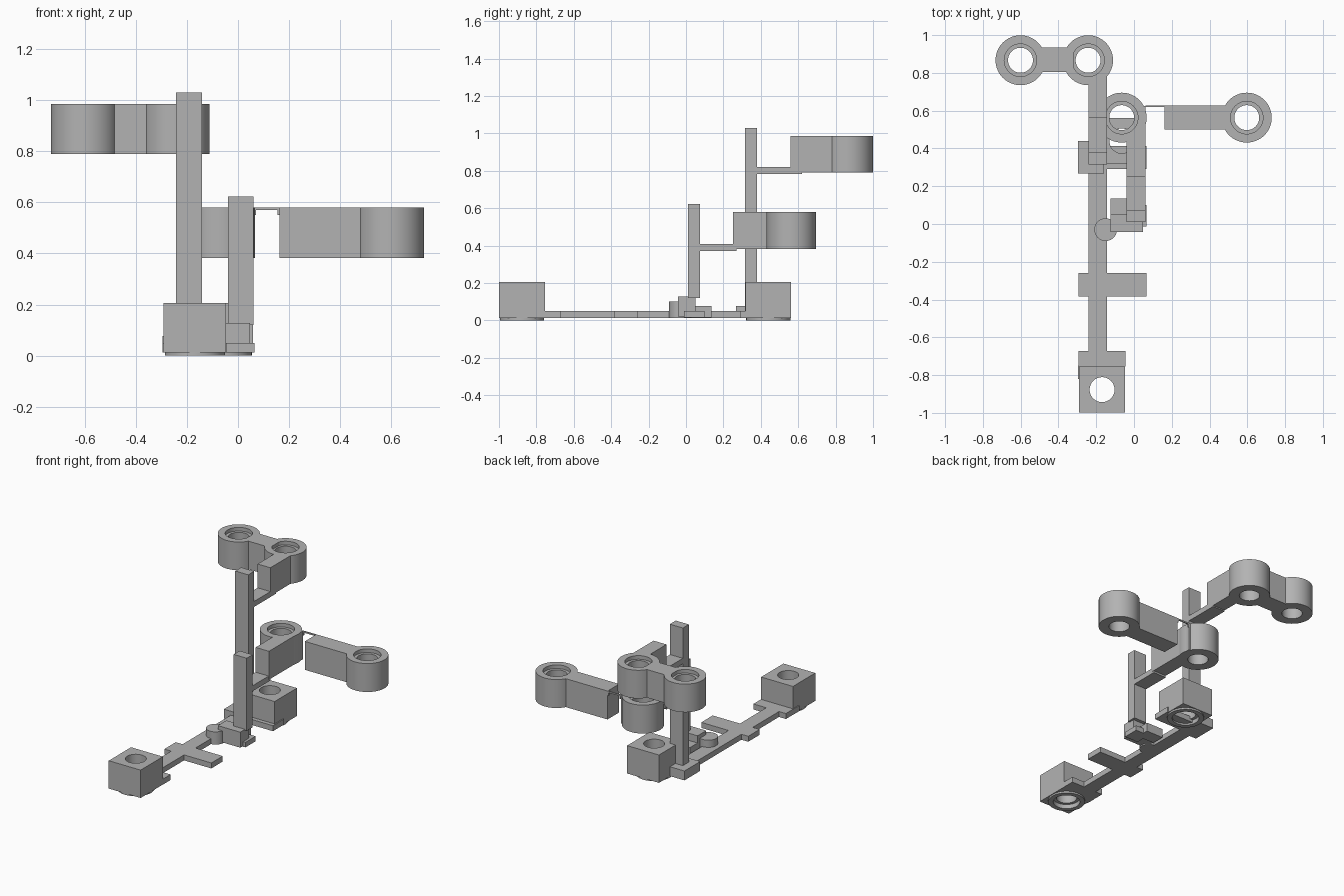
import bpy
import math

if "Cube" in bpy.data.objects:
    bpy.data.objects.remove(bpy.data.objects["Cube"])

grey = bpy.data.materials.new("plain grey")
grey.diffuse_color = (0.45, 0.45, 0.45, 1)
grey.use_nodes = True
grey.node_tree.nodes["Principled BSDF"].inputs["Base Color"].default_value = grey.diffuse_color


def finish(ob, name):
    ob.name = name
    ob.data.materials.clear()
    ob.data.materials.append(grey)
    return ob


def box(name, x, y, z):
    """Box from (min, max) pairs."""
    bpy.ops.mesh.primitive_cube_add(size=1, location=[sum(p) / 2 for p in (x, y, z)])
    ob = bpy.context.object
    ob.scale = [p[1] - p[0] for p in (x, y, z)]
    bpy.ops.object.transform_apply(location=False, rotation=False, scale=True)
    return finish(ob, name)


def cyl(name, c, r, z):
    bpy.ops.mesh.primitive_cylinder_add(vertices=64, radius=r, depth=z[1] - z[0],
                                        location=(c[0], c[1], (z[0] + z[1]) / 2))
    bpy.ops.object.shade_smooth_by_angle(angle=math.radians(30))
    return finish(bpy.context.object, name)


def bore(ob, c, r, z):
    """Cut a round hole and drop the cutter."""
    cutter = cyl("cutter", c, r, z)
    mod = ob.modifiers.new("bore", 'BOOLEAN')
    mod.operation, mod.solver, mod.object = 'DIFFERENCE', 'EXACT', cutter
    bpy.ops.object.select_all(action='DESELECT')
    bpy.context.view_layer.objects.active = ob
    ob.select_set(True)
    bpy.ops.object.modifier_apply(modifier=mod.name)
    bpy.data.objects.remove(cutter)
    bpy.ops.object.shade_smooth_by_angle(angle=math.radians(30))


HOLE, RECESS = 0.066, 0.086


def ring(name, c, z, also=()):
    """Holder ring with a stepped hole; the hole also clears adjoining parts."""
    for ob in [cyl(name, c, 0.132, z), *also]:
        bore(ob, c, HOLE, (z[0] - 0.1, z[1] + 0.1))
        bore(ob, c, RECESS, (z[1] - 0.025, z[1] + 0.1))


def foot(name, c):
    """Square foot block on a round pad, recessed from below."""
    block = box(name + "_block", (c[0] - 0.122, c[0] + 0.122),
                (c[1] - 0.122, c[1] + 0.122), (0.012, 0.205))
    pad = cyl(name + "_pad", c, 0.118, (0, 0.03))
    for ob in (block, pad):
        bore(ob, c, HOLE, (-0.1, 0.3))
        bore(ob, c, RECESS, (-0.1, 0.03))


# Base rail with cross bars
LOW = (0.012, 0.05)
box("base_rail", (-0.242, -0.144), (-0.76, 0.40), LOW)
box("front_cross_bar", (-0.295, 0.065), (-0.385, -0.26), LOW)
box("back_cross_bar", (-0.2, 0.065), (0.29, 0.413), LOW)
box("front_plate", (-0.295, -0.046), (-0.755, -0.672), LOW)
box("front_plate_tab", (-0.296, -0.285), (-0.82, -0.75), LOW)
box("post_base", (-0.296, -0.16), (0.267, 0.44), (0.012, 0.077))

# Feet
foot("front_foot", (-0.169, -0.877))
foot("back_foot", (-0.064, 0.44))

# Middle joint between rail and short post
cyl("joint_disc", (-0.15, -0.03), 0.06, (0.012, 0.1))
box("joint_block", (-0.125, 0.047), (-0.042, 0.052), (0.02, 0.127))
box("joint_step", (-0.125, 0.005), (0.045, 0.136), (0.015, 0.077))
box("joint_lug", (-0.04, 0.065), (-0.012, 0.1), (0.015, 0.05))

# Tall post, arm and twin rings
box("tall_post", (-0.242, -0.142), (0.315, 0.38), (0.05, 1.03))
box("upper_arm", (-0.242, -0.144), (0.37, 0.62), (0.782, 0.82))
TOP = (0.79, 0.985)
upper_block = box("upper_block", (-0.242, -0.144), (0.56, 0.87), TOP)
upper_bridge = box("upper_bridge", (-0.52, -0.32), (0.805, 0.935), TOP)
ring("upper_ring_inner", (-0.243, 0.867), TOP, [upper_block])
ring("upper_ring_outer", (-0.601, 0.867), TOP)

# Short post, arm and wide-set rings
box("short_post", (-0.04, 0.06), (0.01, 0.075), (0.12, 0.623))
box("lower_arm", (-0.04, 0.06), (0.07, 0.27), (0.37, 0.408))
MID = (0.383, 0.58)
lower_block = box("lower_block", (-0.04, 0.062), (0.25, 0.625), MID)
box("lower_bridge", (0.162, 0.51), (0.5, 0.627), MID)
ring("lower_ring_inner", (-0.065, 0.563), MID, [lower_block])
ring("lower_ring_outer", (0.597, 0.563), MID)

# Thin strip joining the lower block and bridge
box("link_strip", (0.06, 0.165), (0.619, 0.627), (0.57, 0.58))
for side, x in (("left", 0.062), ("right", 0.154)):
    box("link_tab_" + side, (x, x + 0.008), (0.619, 0.627), (0.55, 0.575))
